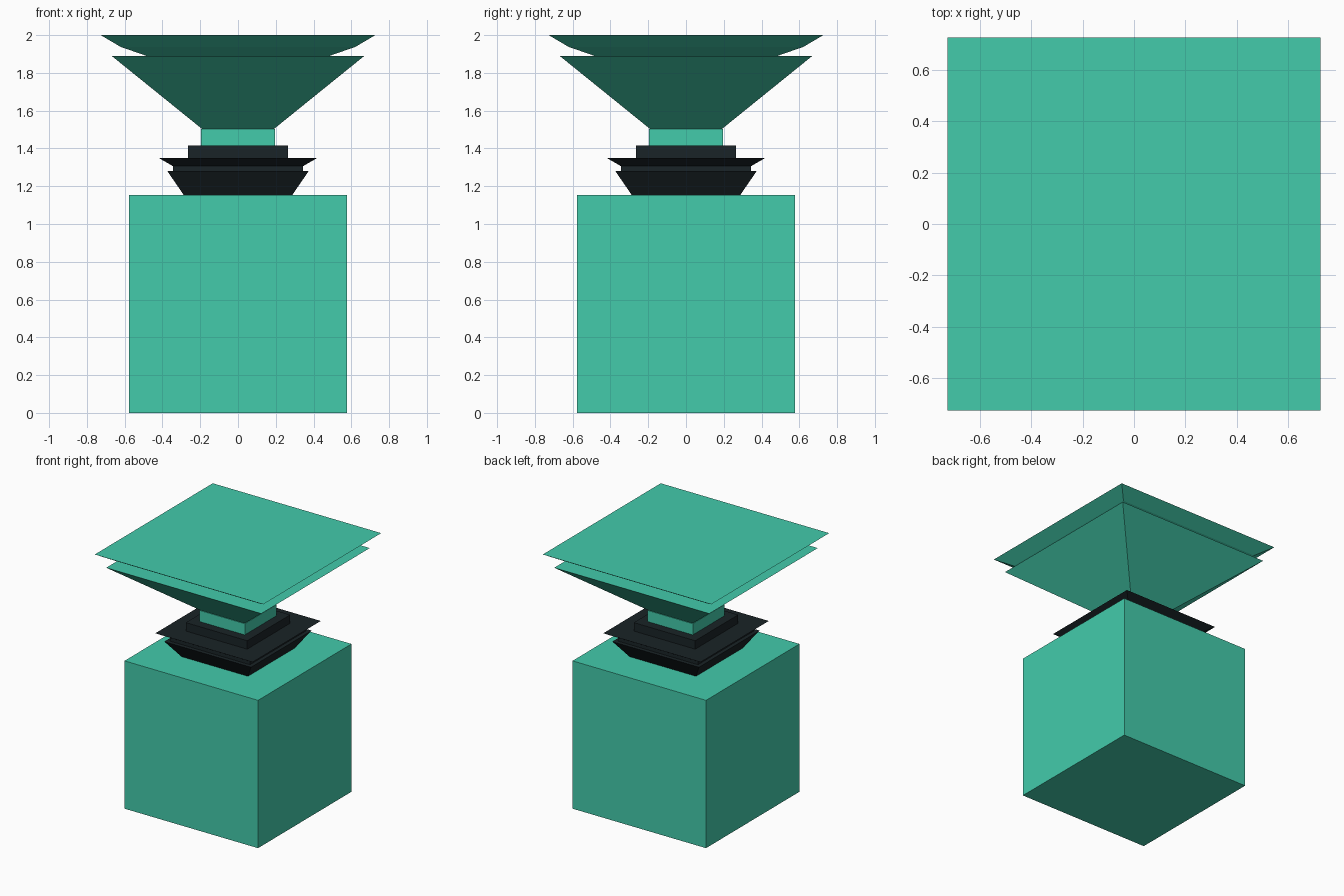
import bpy, bmesh

if "Cube" in bpy.data.objects:
    bpy.data.objects.remove(bpy.data.objects["Cube"])


def material(name, rgb):
    m = bpy.data.materials.new(name)
    m.diffuse_color = (*rgb, 1)
    m.use_nodes = True
    m.node_tree.nodes["Principled BSDF"].inputs["Base Color"].default_value = m.diffuse_color
    return m


GREEN = material("green", (0.056, 0.597, 0.407))
BLACK = material("black", (0.010, 0.017, 0.020))


def square_stack(name, profile, mat):
    """Closed flat-faced solid from (half width, height) square sections."""
    bm = bmesh.new()
    rings = [[bm.verts.new((sx * h, sy * h, z))
              for sx, sy in ((-1, -1), (1, -1), (1, 1), (-1, 1))]
             for h, z in profile]
    for a, b in zip(rings, rings[1:]):
        for i in range(4):
            j = (i + 1) % 4
            bm.faces.new((a[i], a[j], b[j], b[i]))
    bm.faces.new(rings[0][::-1])
    bm.faces.new(rings[-1])
    mesh = bpy.data.meshes.new(name)
    bm.to_mesh(mesh)
    bm.free()
    mesh.materials.append(mat)
    obj = bpy.data.objects.new(name, mesh)
    bpy.context.collection.objects.link(obj)
    return obj


# Cubic bottle body
square_stack("body", [(0.576, 0), (0.576, 1.153)], GREEN)

# Dark collar: flared base, recessed band, flared plate, upper block
square_stack("collar_base", [(0.287, 1.153), (0.374, 1.28)], BLACK)
square_stack("collar_plate", [(0.344, 1.28), (0.344, 1.306), (0.42, 1.35)], BLACK)
square_stack("collar_block", [(0.265, 1.35), (0.265, 1.416)], BLACK)

# Stopper: neck, lower flare, top flare
square_stack("stopper_neck", [(0.195, 1.416), (0.195, 1.503)], GREEN)
square_stack("stopper_lower_flare", [(0.19, 1.503), (0.669, 1.89)], GREEN)
square_stack("stopper_top_flare", [(0.484, 1.89), (0.622, 1.938), (0.727, 2.0)], GREEN)
